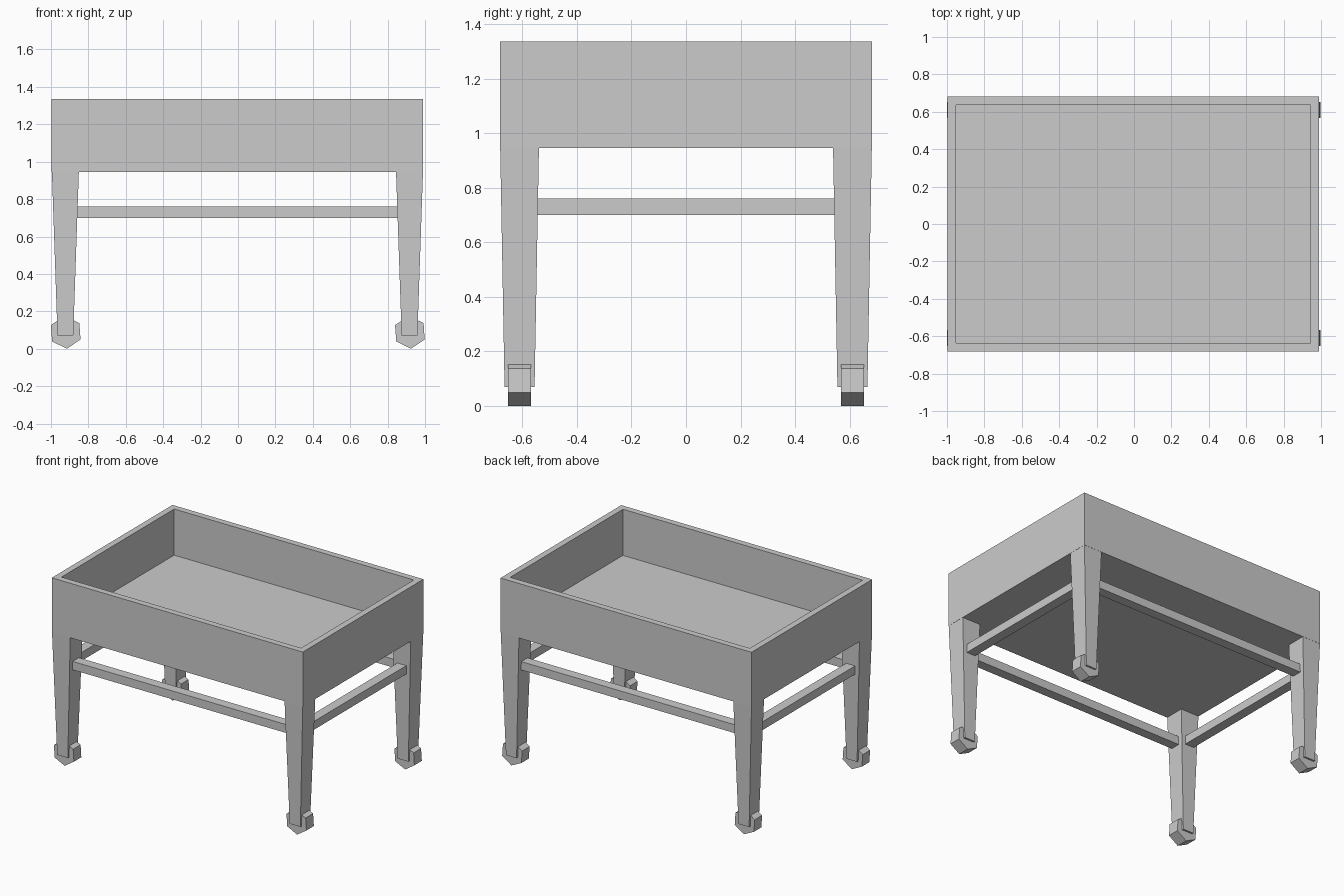
import bpy, bmesh
from math import cos, sin, radians

if "Cube" in bpy.data.objects:
    bpy.data.objects.remove(bpy.data.objects["Cube"])

OX = -0.003  # slight x offset balancing the tilted feet


def make(name, verts, faces):
    me = bpy.data.meshes.new(name)
    me.from_pydata(verts, [], faces)
    bm = bmesh.new()
    bm.from_mesh(me)
    bmesh.ops.recalc_face_normals(bm, faces=bm.faces)
    bm.to_mesh(me)
    bm.free()
    ob = bpy.data.objects.new(name, me)
    bpy.context.collection.objects.link(ob)
    return ob


def loft(name, a, b):
    """Closed solid between two matching outlines."""
    n = len(a)
    sides = [(i, (i + 1) % n, n + (i + 1) % n, n + i) for i in range(n)]
    return make(name, a + b, sides + [tuple(range(n)), tuple(range(n, 2 * n))])


def rect(cx, cy, hx, hy, z):
    return [(cx + sx * hx, cy + sy * hy, z)
            for sx, sy in ((-1, -1), (1, -1), (1, 1), (-1, 1))]


# Open tray: outer shell, rim, inner walls and floor in one mesh
HX, HY, WALL = 0.993, 0.682, 0.045
rings = [rect(OX, 0, HX, HY, 0.945), rect(OX, 0, HX, HY, 1.335),
         rect(OX, 0, HX - WALL, HY - WALL, 1.335),
         rect(OX, 0, HX - WALL, HY - WALL, 1.005)]
faces = [(0, 1, 2, 3), (12, 13, 14, 15)]
for r in range(3):
    for i in range(4):
        j = (i + 1) % 4
        faces.append((4 * r + i, 4 * r + j, 4 * r + 4 + j, 4 * r + 4 + i))
make("tray", [v for ring in rings for v in ring], faces)

LX, LY = 0.92, 0.61
for sy, depth in ((-1, "front"), (1, "back")):
    for sx, side in ((-1, "left"), (1, "right")):
        cx, cy = OX + sx * LX, sy * LY
        # Tapered leg
        loft(f"{depth}_{side}_leg",
             rect(cx, cy, 0.042, 0.055, 0.07),
             rect(cx, cy, 0.072, 0.071, 0.946))
        # Six-sided foot, slightly turned
        R = 0.088
        ang = [radians(-86 + 60 * k) for k in range(6)]
        outline = [(cx + 0.002 + R * cos(a), R + R * sin(a)) for a in ang]
        loft(f"{depth}_{side}_foot",
             [(x, cy - 0.042, z) for x, z in outline],
             [(x, cy + 0.042, z) for x, z in outline])

# Stretcher rails between the legs
for s, a, b in ((-1, "front", "left"), (1, "back", "right")):
    loft(f"{a}_stretcher", rect(OX, s * LY, 0.88, 0.035, 0.70),
         rect(OX, s * LY, 0.88, 0.035, 0.76))
    loft(f"{b}_stretcher", rect(OX + s * LX, 0, 0.035, 0.57, 0.70),
         rect(OX + s * LX, 0, 0.035, 0.57, 0.76))
